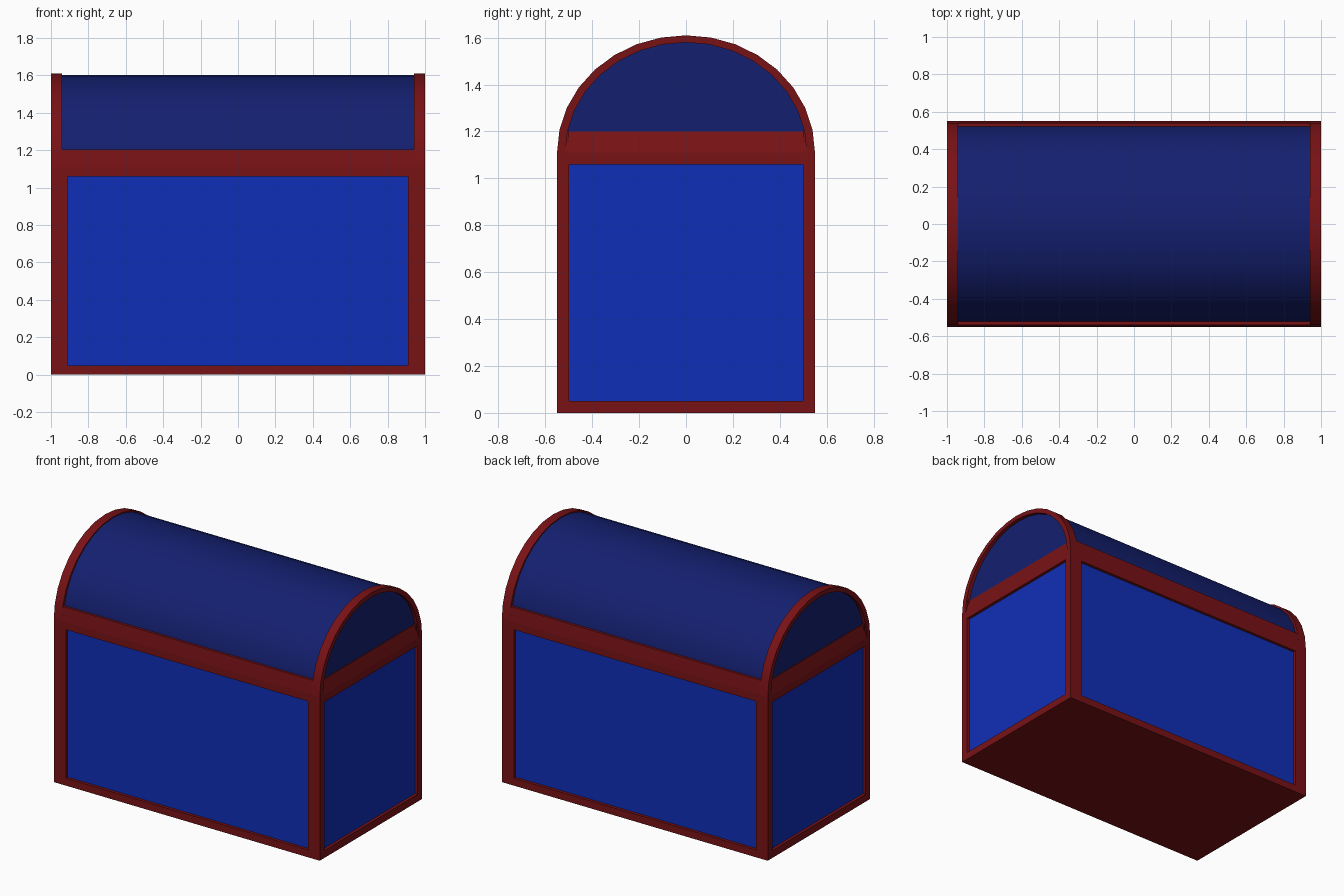
import bpy, bmesh
from math import cos, sin, pi, radians
from mathutils import Vector

if "Cube" in bpy.data.objects:
    bpy.data.objects.remove(bpy.data.objects["Cube"])


def material(name, rgb):
    m = bpy.data.materials.new(name)
    m.diffuse_color = (*rgb, 1)
    m.use_nodes = True
    m.node_tree.nodes["Principled BSDF"].inputs["Base Color"].default_value = m.diffuse_color
    return m


RED = material("trim_red", (0.19, 0.006, 0.008))
BLUE = material("panel_blue", (0.005, 0.028, 0.48))
NAVY = material("lid_navy", (0.007, 0.014, 0.16))


def prism(name, points, depth, mat, smooth=False):
    """Close a 3D outline and extrude it along the depth vector."""
    bm = bmesh.new()
    face = bm.faces.new([bm.verts.new(p) for p in points])
    new = bmesh.ops.extrude_face_region(bm, geom=[face], use_keep_orig=True)["geom"]
    bmesh.ops.translate(bm, vec=Vector(depth),
                        verts=[g for g in new if isinstance(g, bmesh.types.BMVert)])
    bmesh.ops.recalc_face_normals(bm, faces=bm.faces[:])
    mesh = bpy.data.meshes.new(name)
    bm.to_mesh(mesh)
    bm.free()
    ob = bpy.data.objects.new(name, mesh)
    bpy.context.collection.objects.link(ob)
    mesh.materials.append(mat)
    if smooth:
        bpy.ops.object.select_all(action='DESELECT')
        ob.select_set(True)
        bpy.context.view_layer.objects.active = ob
        bpy.ops.object.shade_smooth_by_angle(angle=radians(30))
    return ob


def box(name, x0, x1, y0, y1, z0, z1, mat):
    return prism(name, [(x0, y0, z0), (x1, y0, z0), (x1, y1, z0), (x0, y1, z0)],
                 (0, 0, z1 - z0), mat)


def arc(x, a, b, n=16):
    return [(x, a * cos(pi * i / n), SEAM + b * sin(pi * i / n)) for i in range(n + 1)]


SEAM = 1.11

# Body: blue panels set back behind red slabs and corner posts
box("body_panels", -0.98, 0.98, -0.53, 0.53, 0.03, 1.08, BLUE)
box("base_frame", -1, 1, -0.55, 0.55, 0, 0.05, RED)
box("top_frame", -1, 1, -0.55, 0.55, 1.06, SEAM, RED)
for sx in (-1, 1):
    for sy in (-1, 1):
        box("corner_post", *sorted((sx * 0.91, sx)), *sorted((sy * 0.5, sy * 0.55)),
            0.05, 1.06, RED)

# Lid: barrel vault with recessed ends
prism("lid_barrel", arc(-0.975, 0.532, 0.493), (1.95, 0, 0), NAVY, smooth=True)

# Arched rims at both ends
for s in (-1, 1):
    prism("lid_arch", arc(s, 0.55, 0.5) + arc(s, 0.515, 0.47)[::-1],
          (-0.06 * s, 0, 0), RED, smooth=True)

# Lower lid bands, front and back, then the sloping bands on the ends
for s in (-1, 1):
    prism("lid_long_band", [(-1 + 0.01, s * y, z) for y, z in
                            ((0.55, SEAM), (0.539, 1.205), (0.5, 1.205), (0.5, SEAM))],
          (1.98, 0, 0), RED)
    prism("lid_end_band", [(s * x, -0.53, z) for x, z in
                           ((1, SEAM), (0.978, 1.2), (0.95, 1.2), (0.95, SEAM))],
          (0, 1.06, 0), RED)
